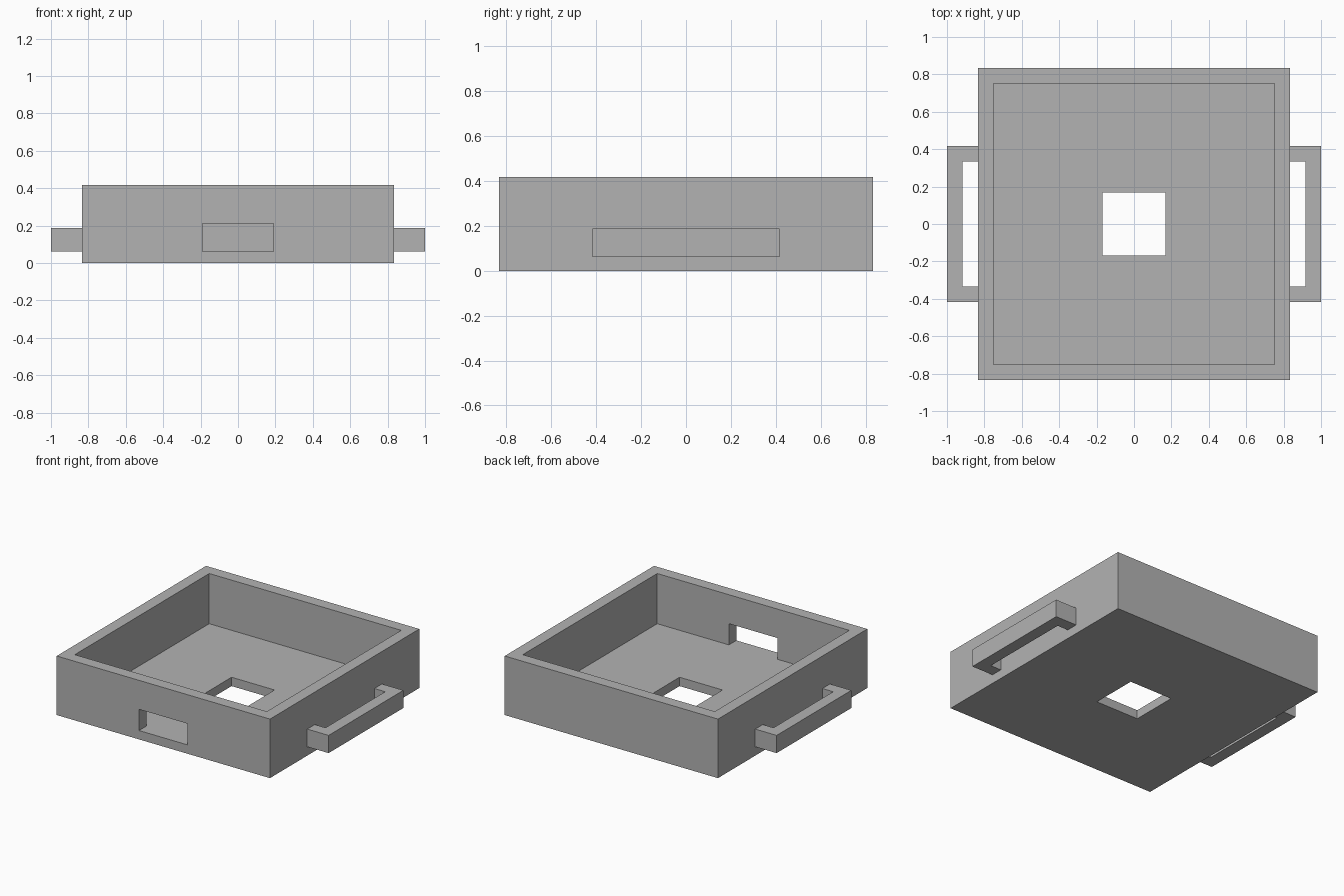
import bpy
import bmesh
from mathutils import Matrix, Vector

cube = bpy.data.objects.get("Cube")
if cube:
    bpy.data.objects.remove(cube, do_unlink=True)

# Main dimensions
HALF = 0.833
HEIGHT = 0.417
WALL = 0.083
FLOOR = 0.0625

grey = bpy.data.materials.new("plain_grey")
grey.use_nodes = True
colour = (0.45, 0.45, 0.45, 1)
grey.diffuse_color = colour
grey.node_tree.nodes["Principled BSDF"].inputs["Base Color"].default_value = colour


def add_object(name, bm):
    bmesh.ops.recalc_face_normals(bm, faces=bm.faces)
    mesh = bpy.data.meshes.new(name)
    bm.to_mesh(mesh)
    bm.free()
    mesh.materials.append(grey)
    obj = bpy.data.objects.new(name, mesh)
    bpy.context.collection.objects.link(obj)
    return obj


def box(name, low, high):
    low, high = Vector(low), Vector(high)
    bm = bmesh.new()
    bmesh.ops.create_cube(bm, size=1, matrix=Matrix.Translation((low + high) / 2)
                          @ Matrix.Diagonal((*(high - low), 1)))
    return add_object(name, bm)


def cut(obj, cutter):
    mod = obj.modifiers.new(cutter.name, "BOOLEAN")
    mod.operation = "DIFFERENCE"
    mod.solver = "EXACT"
    mod.object = cutter
    bpy.context.view_layer.objects.active = obj
    bpy.ops.object.modifier_apply(modifier=mod.name)
    bpy.data.objects.remove(cutter, do_unlink=True)


# Open tray: hollow, square floor hole and front slot flush with the floor
tray = box("tray", (-HALF, -HALF, 0), (HALF, HALF, HEIGHT))
inner = HALF - WALL
cut(tray, box("hollow", (-inner, -inner, FLOOR), (inner, inner, 1)))
cut(tray, box("floor_hole", (-0.168, -0.168, -1), (0.168, 0.168, 0.2)))
cut(tray, box("front_slot", (-0.19, -1, FLOOR), (0.19, -0.5, 0.2125)))


# Side handles: U-shaped outline extruded upwards
def handle(name, side):
    outline = [(HALF, -0.417), (1, -0.417), (1, 0.417), (HALF, 0.417),
               (HALF, 0.333), (0.917, 0.333), (0.917, -0.333), (HALF, -0.333)]
    bm = bmesh.new()
    face = bm.faces.new([bm.verts.new((side * x, y, 0.0625)) for x, y in outline])
    new = bmesh.ops.extrude_face_region(bm, geom=[face])["geom"]
    top = [v for v in new if isinstance(v, bmesh.types.BMVert)]
    bmesh.ops.translate(bm, verts=top, vec=(0, 0, 0.125))
    return add_object(name, bm)


handle("left_handle", 1)
handle("right_handle", -1)
